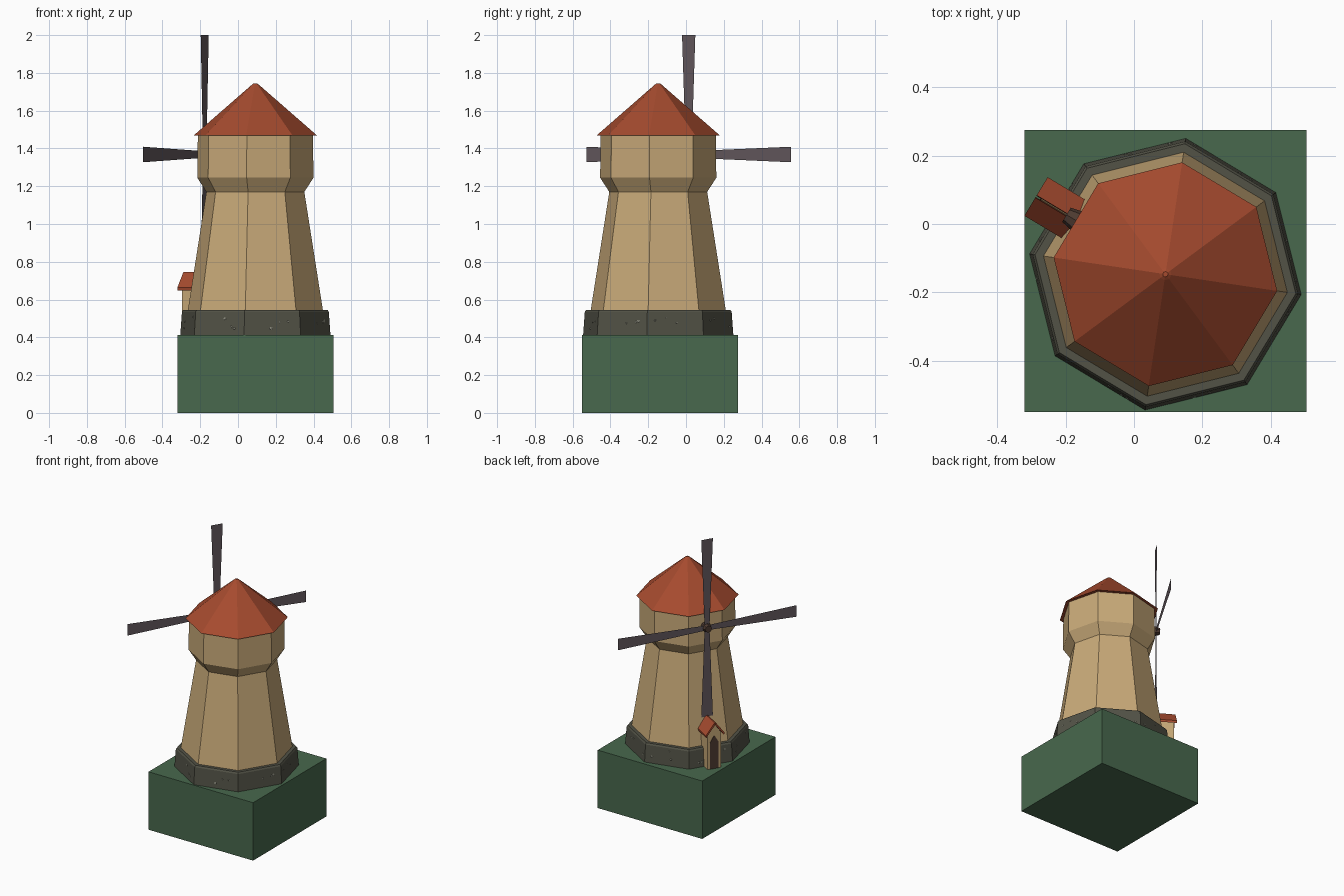
import bpy, bmesh, random
from math import radians, cos, sin, pi
from mathutils import Matrix, Vector

if "Cube" in bpy.data.objects:
    bpy.data.objects.remove(bpy.data.objects["Cube"])

random.seed(4)
# Tower frame: local +x points out through the door, y runs along the wall
FRAME = Matrix.Translation((0.092, -0.147, 0)) @ Matrix.Rotation(radians(149), 4, 'Z')


def mat(name, r, g, b):
    m = bpy.data.materials.new(name)
    m.diffuse_color = (r, g, b, 1)
    m.use_nodes = True
    m.node_tree.nodes["Principled BSDF"].inputs["Base Color"].default_value = m.diffuse_color
    return m


TAN = mat("plaster", 0.58, 0.40, 0.19)
RED = mat("roof_tile", 0.38, 0.070, 0.028)
GREEN = mat("grass", 0.065, 0.14, 0.075)
STONE = mat("dark_stone", 0.085, 0.085, 0.062)
PEBBLE = mat("pale_stone", 0.30, 0.30, 0.24)
SAIL = mat("sail_wood", 0.125, 0.098, 0.11)
DARK = mat("dark_wood", 0.075, 0.042, 0.03)


def make(name, verts, faces, material, matrix=FRAME, closed=True):
    me = bpy.data.meshes.new(name)
    me.from_pydata([tuple(matrix @ Vector(v)) for v in verts], [], faces)
    if closed:
        bm = bmesh.new()
        bm.from_mesh(me)
        bmesh.ops.recalc_face_normals(bm, faces=bm.faces)
        bm.to_mesh(me)
        bm.free()
    me.materials.append(material)
    ob = bpy.data.objects.new(name, me)
    bpy.context.collection.objects.link(ob)
    return ob


def octagon(name, profile, material):
    """Stack of eight-sided rings (radius, z), capped at both ends."""
    verts = [(r * cos(pi / 8 + k * pi / 4), r * sin(pi / 8 + k * pi / 4), z)
             for r, z in profile for k in range(8)]
    n = len(profile)
    faces = [(8 * i + k, 8 * i + (k + 1) % 8, 8 * i + 8 + (k + 1) % 8, 8 * i + 8 + k)
             for i in range(n - 1) for k in range(8)]
    faces += [tuple(range(8)), tuple(range(8 * n - 8, 8 * n))]
    return make(name, verts, faces, material)


def prism(name, outline, x0, x1, material):
    """Outline in (y, z) extruded outward from x0 to x1."""
    n = len(outline)
    verts = [(x, y, z) for x in (x0, x1) for y, z in outline]
    faces = [(i, (i + 1) % n, n + (i + 1) % n, n + i) for i in range(n)]
    faces += [tuple(range(n)), tuple(range(n, 2 * n))]
    return make(name, verts, faces, material)


# Ground block
bpy.ops.mesh.primitive_cube_add(size=1, location=(0.092, -0.138, 0.2065))
block = bpy.context.object
block.name = "ground_block"
block.scale = (0.825, 0.825, 0.413)
block.data.materials.append(GREEN)

# Tower body, stone footing and roof
octagon("stone_footing", [(0.402, 0.413), (0.393, 0.535), (0.386, 0.546)], STONE)
octagon("tower_wall", [(0.362, 0.54), (0.262, 1.17), (0.311, 1.245), (0.308, 1.47)], TAN)
octagon("tower_roof", [(0.331, 1.468), (0.018, 1.738), (0.008, 1.745)], RED)

# Pale stones set in the footing
for face in range(8):
    for _ in range(3):
        y, z = random.uniform(-0.12, 0.12), random.uniform(0.44, 0.52)
        if face == 0 and abs(y) < 0.06:
            continue
        bm = bmesh.new()
        s = random.uniform(0.005, 0.010)
        place = (FRAME @ Matrix.Rotation(face * pi / 4, 4, 'Z')
                 @ Matrix.Translation((0.3715 - (z - 0.413) * 0.068, y, z))
                 @ Matrix.Diagonal((0.003, s, s * 0.8, 1)))
        bmesh.ops.create_icosphere(bm, subdivisions=1, radius=1, matrix=place)
        me = bpy.data.meshes.new("footing_pebble")
        bm.to_mesh(me)
        bm.free()
        me.materials.append(PEBBLE)
        bpy.context.collection.objects.link(bpy.data.objects.new("footing_pebble", me))

# Porch with pointed door and two roof slabs
prism("porch", [(-0.048, 0.413), (0.048, 0.413), (0.048, 0.665), (0, 0.735), (-0.048, 0.665)],
      0.29, 0.425, TAN)
prism("door", [(-0.03, 0.413), (0.03, 0.413), (0.03, 0.60), (0, 0.65), (-0.03, 0.60)],
      0.40, 0.428, DARK)
for s, side in ((1, "left"), (-1, "right")):
    prism("porch_roof_" + side,
          [(s * 0.002, 0.728), (s * 0.063, 0.648), (s * 0.066, 0.664), (s * 0.004, 0.746)],
          0.29, 0.442, RED)

# Sail hub on a short shaft
HUB = FRAME @ Matrix.Translation((0.313, 0, 1.368))
bm = bmesh.new()
bmesh.ops.create_cone(bm, cap_ends=True, segments=8, radius1=0.036, radius2=0.024, depth=0.05,
                      matrix=HUB @ Matrix.Rotation(pi / 2, 4, 'Y'))
me = bpy.data.meshes.new("sail_hub")
bm.to_mesh(me)
bm.free()
me.materials.append(DARK)
bpy.context.collection.objects.link(bpy.data.objects.new("sail_hub", me))

# Four flat tapered sails
for k in range(4):
    make("sail_%d" % (k + 1),
         [(0, -0.018, 0.02), (0, 0.018, 0.02), (0, 0.041, 0.632), (0, -0.041, 0.632)],
         [(0, 1, 2, 3)], SAIL, HUB @ Matrix.Rotation(k * pi / 2, 4, 'X'), closed=False)
